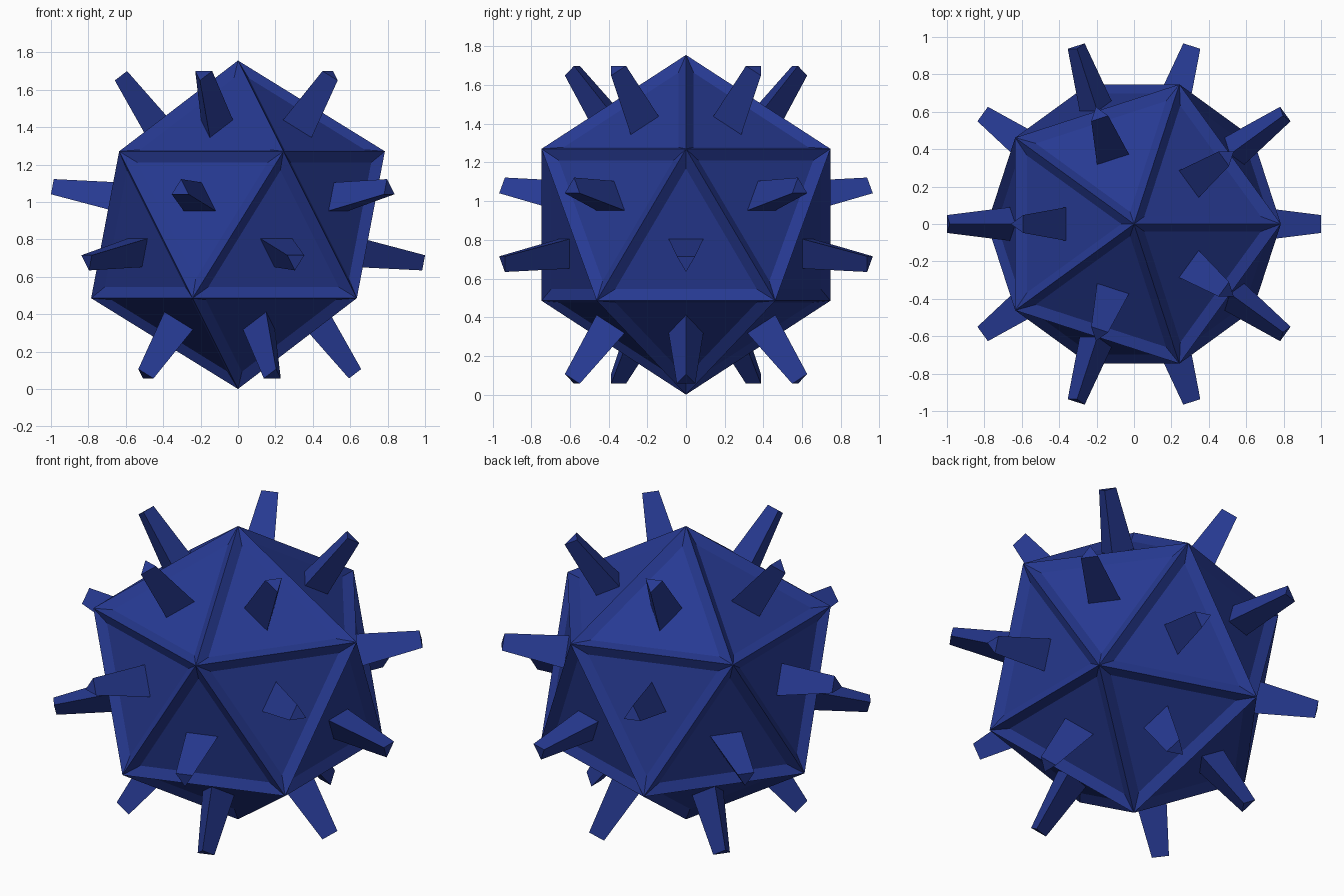
import bpy, bmesh
from mathutils import Matrix, Vector

if "Cube" in bpy.data.objects:
    bpy.data.objects.remove(bpy.data.objects["Cube"])

R = 0.878                    # circumradius of the icosahedron body
TIP = 1.013                  # distance of spike tips from the centre
BASE_R, TIP_R = 0.104, 0.055
RIM, SINK = 0.055, 0.032     # rim width and depth of the recessed panels
centre = Vector((0, 0, R))

blue = bpy.data.materials.new("blue")
blue.diffuse_color = (0.02, 0.042, 0.29, 1)
blue.use_nodes = True
blue.node_tree.nodes["Principled BSDF"].inputs["Base Color"].default_value = blue.diffuse_color


def finish(bm, name):
    me = bpy.data.meshes.new(name)
    bm.to_mesh(me)
    bm.free()
    me.materials.append(blue)
    ob = bpy.data.objects.new(name, me)
    ob.location = centre
    bpy.context.collection.objects.link(ob)
    return ob


# Body: icosahedron with a recessed panel on every face
body = bmesh.new()
bmesh.ops.create_icosphere(body, subdivisions=1, radius=R)
body.normal_update()
frames = []
for f in body.faces:
    c = f.calc_center_median()
    frames.append((c.normalized(), (c - f.verts[0].co).normalized(), c.length))
bmesh.ops.inset_individual(body, faces=body.faces[:], thickness=RIM,
                           depth=-SINK, use_even_offset=True)
finish(body, "body")

# Spikes: tapered three-sided posts, turned opposite to their face
spikes = bmesh.new()
for n, x, dist in frames:
    start = dist - SINK - 0.003
    y = n.cross(x)
    rot = Matrix((x, y, n)).transposed().to_4x4()
    ret = bmesh.ops.create_cone(spikes, cap_ends=True, segments=3,
                                radius1=BASE_R, radius2=TIP_R,
                                depth=TIP - start)
    vs = ret["verts"]
    # Line one corner up with local +x before placing the spike
    corner = vs[0].co
    turn = Matrix.Rotation(-Vector((1, 0)).angle_signed(corner.xy) * -1, 4, 'Z')
    bmesh.ops.transform(spikes, verts=vs, matrix=Matrix.Translation(
        n * (start + TIP) / 2) @ rot @ turn)
finish(spikes, "spikes")
